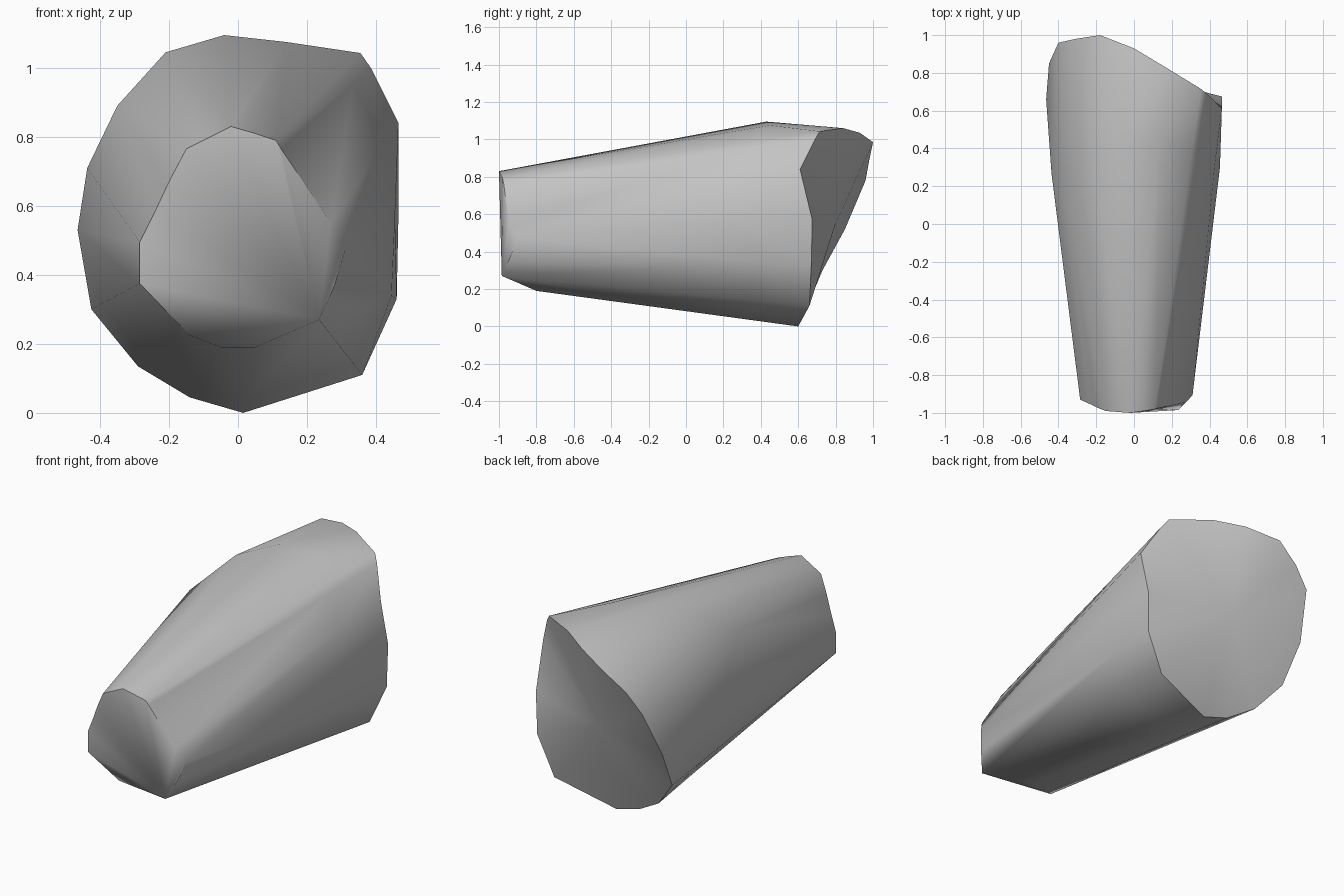
import bpy
import bmesh
import math
from mathutils import Vector

default_cube = bpy.data.objects.get("Cube")
if default_cube:
    bpy.data.objects.remove(default_cube, do_unlink=True)


def make_material(name, colour):
    material = bpy.data.materials.new(name)
    material.use_nodes = True
    material.diffuse_color = colour
    for node in material.node_tree.nodes:
        if node.type == "BSDF_PRINCIPLED":
            node.inputs["Base Color"].default_value = colour
    return material


def add_ring(mesh, points):
    return [mesh.verts.new(point) for point in points]


def bridge_rings(mesh, first, second):
    # Each panel is split along the diagonal that bulges outwards
    count = len(first)
    for index in range(count):
        following = (index + 1) % count
        a, b = first[index], first[following]
        c, d = second[following], second[index]
        outward = (b.co - a.co).cross(d.co - a.co)
        if outward.dot(c.co - a.co) * outward.dot(a.co - Vector((0, a.co.y, .5))) > 0:
            mesh.faces.new((a, b, c))
            mesh.faces.new((a, c, d))
        else:
            mesh.faces.new((a, b, d))
            mesh.faces.new((b, c, d))


def fan_cap(mesh, ring, apex):
    # Joins every ring edge that does not touch the apex
    for index, corner in enumerate(ring):
        following = ring[(index + 1) % len(ring)]
        if apex not in (corner, following):
            mesh.faces.new((corner, following, apex))


# Narrow front rim, starting at the top and passing the left side
low_left_corner = (.235, -.985, .27)
front_rim = [
    (-.02, -1, .83), (.05, -.99, .81), (.11, -.98, .79), (.125, -.975, .765),
    (.27, -.945, .55), (.31, -.905, .47), (.28, -.94, .37), low_left_corner,
    (.05, -.8, .19), (-.05, -.8, .19), (-.14, -.86, .225),
    (-.285, -.93, .375), (-.285, -.93, .495), (-.24, -.95, .585),
    (-.2, -.97, .67), (-.15, -.99, .765),
]

# Wide slanted back rim, in the same order
back_rim = [
    (0, .93, 1.035), (.15, .84, 1.06), (.355, .715, 1.043), (.385, .69, 1),
    (.465, .61, .84), (.465, .675, .57), (.46, .67, .33), (.36, .66, .11),
    (.015, .6, 0), (-.14, .61, .045), (-.29, .66, .135),
    (-.425, .73, .3), (-.45, .85, .52), (-.4, .96, .78),
    (-.31, .98, .89), (-.18, 1, .985),
]

# Swollen places on the top and both sides
bulges = {
    0: (-.04, .43, 1.095), 1: (.14, .45, 1.075),
    5: (.455, .3, .57), 6: (.445, .4, .34), 12: (-.465, .66, .53),
    13: (-.437, .27, .71), 14: (-.35, .07, .89), 15: (-.21, .28, 1.045),
}

middle_ring = []
for index, (front, back) in enumerate(zip(front_rim, back_rim)):
    straight = Vector(front).lerp(Vector(back), .8)
    middle_ring.append(Vector(bulges.get(index, straight)))

# Tapered shell with both ends closed
shell = bmesh.new()
front_ring = add_ring(shell, front_rim)
middle = add_ring(shell, middle_ring)
back_ring = add_ring(shell, back_rim)
bridge_rings(shell, front_ring, middle)
bridge_rings(shell, middle, back_ring)

# The front cap fans from its low left corner, the back cap from its centre
fan_cap(shell, front_ring, front_ring[front_rim.index(low_left_corner)])
fan_cap(shell, back_ring, shell.verts.new((-.02, .8, .55)))
bmesh.ops.recalc_face_normals(shell, faces=shell.faces[:])

mesh_data = bpy.data.meshes.new("tapered_limb_shell")
shell.to_mesh(mesh_data)
shell.free()
limb = bpy.data.objects.new("tapered_limb_shell", mesh_data)
bpy.context.collection.objects.link(limb)
mesh_data.materials.append(make_material("plain grey", (.55, .55, .55, 1)))

# Smooth sides with crisp rims
bpy.ops.object.select_all(action="DESELECT")
limb.select_set(True)
bpy.context.view_layer.objects.active = limb
bpy.ops.object.shade_smooth_by_angle(angle=math.radians(46))
